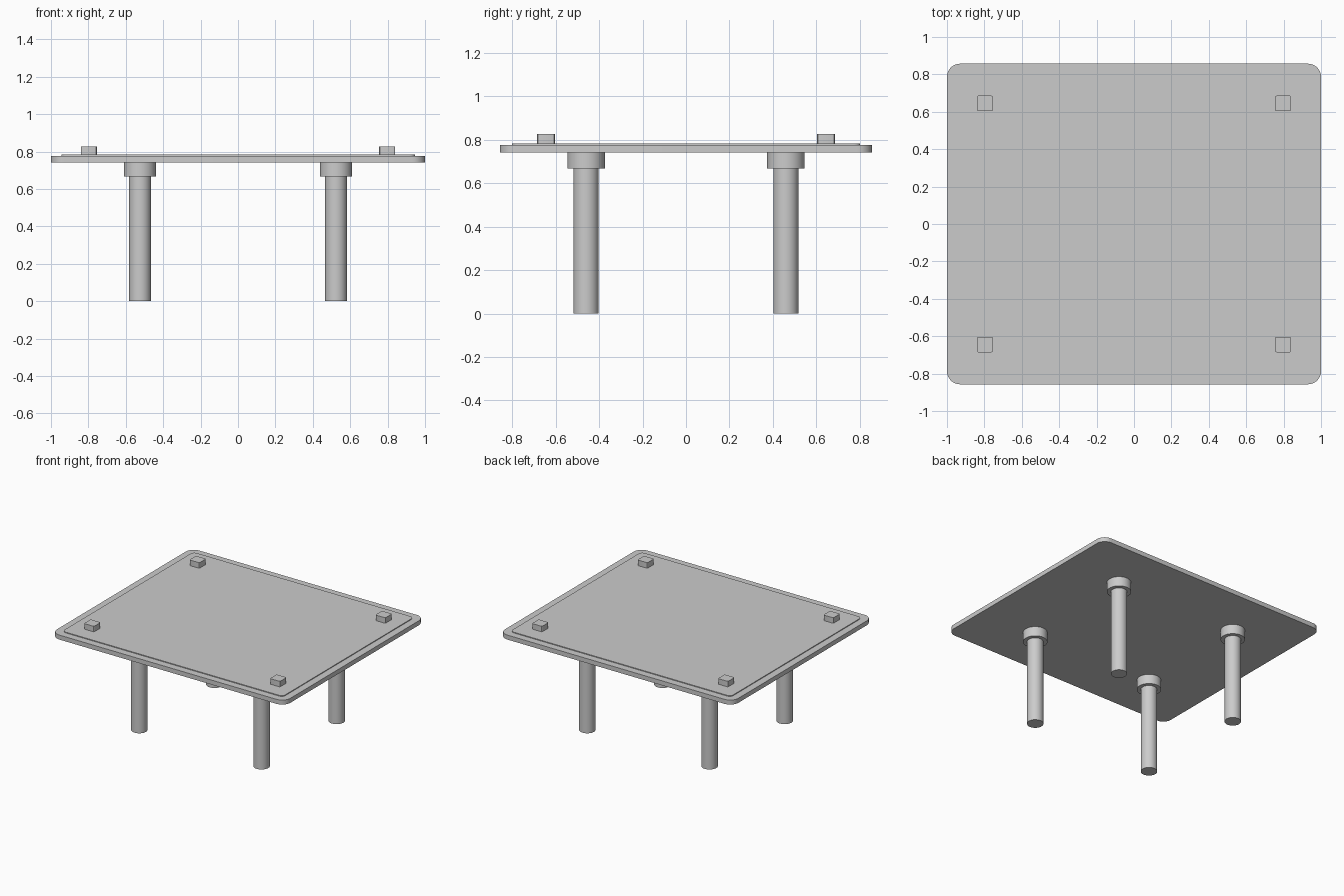
import bpy, bmesh, math

cube = bpy.data.objects.get("Cube")
if cube:
    bpy.data.objects.remove(cube, do_unlink=True)

grey = bpy.data.materials.new("plain_grey")
grey.use_nodes = True
COLOUR = (0.6, 0.6, 0.6, 1)
grey.diffuse_color = COLOUR
grey.node_tree.nodes["Principled BSDF"].inputs["Base Color"].default_value = COLOUR


def finish(obj, name):
    obj.name = obj.data.name = name
    obj.data.materials.append(grey)
    bpy.ops.object.select_all(action='DESELECT')
    obj.select_set(True)
    bpy.context.view_layer.objects.active = obj
    bpy.ops.object.shade_smooth_by_angle(angle=math.radians(30))


def rounded_slab(name, x, y, half_x, half_y, z0, z1, radius, steps):
    """Rounded rectangle extruded from z0 to z1."""
    bm = bmesh.new()
    corners = ((1, 1), (-1, 1), (-1, -1), (1, -1))
    ring = []
    for i, (sx, sy) in enumerate(corners):
        for k in range(steps + 1):
            a = (i + k / steps) * math.pi / 2
            ring.append(bm.verts.new((x + sx * (half_x - radius) + radius * math.cos(a),
                                      y + sy * (half_y - radius) + radius * math.sin(a), z0)))
    base = bm.faces.new(ring)
    top = bmesh.ops.extrude_face_region(bm, geom=[base], use_keep_orig=True)
    moved = [v for v in top["geom"] if isinstance(v, bmesh.types.BMVert)]
    bmesh.ops.translate(bm, verts=moved, vec=(0, 0, z1 - z0))
    bmesh.ops.recalc_face_normals(bm, faces=bm.faces)
    mesh = bpy.data.meshes.new(name)
    bm.to_mesh(mesh)
    bm.free()
    obj = bpy.data.objects.new(name, mesh)
    bpy.context.collection.objects.link(obj)
    finish(obj, name)


def cylinder(name, x, y, z0, z1, radius):
    bpy.ops.mesh.primitive_cylinder_add(vertices=48, radius=radius, depth=z1 - z0,
                                        location=(x, y, (z0 + z1) / 2))
    finish(bpy.context.object, name)


# Table top with a thin raised panel
rounded_slab("table_top", 0, 0, 1.0, 0.857, 0.742, 0.777, 0.07, 10)
rounded_slab("raised_panel", 0, 0, 0.945, 0.802, 0.777, 0.783, 0.03, 6)

# Legs with collars below, small blocks above, one of each per corner
for side, sx in (("left", 1), ("right", -1)):
    for end, sy in (("front", -1), ("back", 1)):
        tag = f"{end}_{side}"
        cylinder(f"{tag}_leg", sx * 0.524, sy * 0.46, 0, 0.667, 0.058)
        cylinder(f"{tag}_collar", sx * 0.524, sy * 0.46, 0.667, 0.742, 0.086)
        rounded_slab(f"{tag}_block", sx * 0.797, sy * 0.645, 0.043, 0.041,
                     0.783, 0.826, 0.008, 3)
